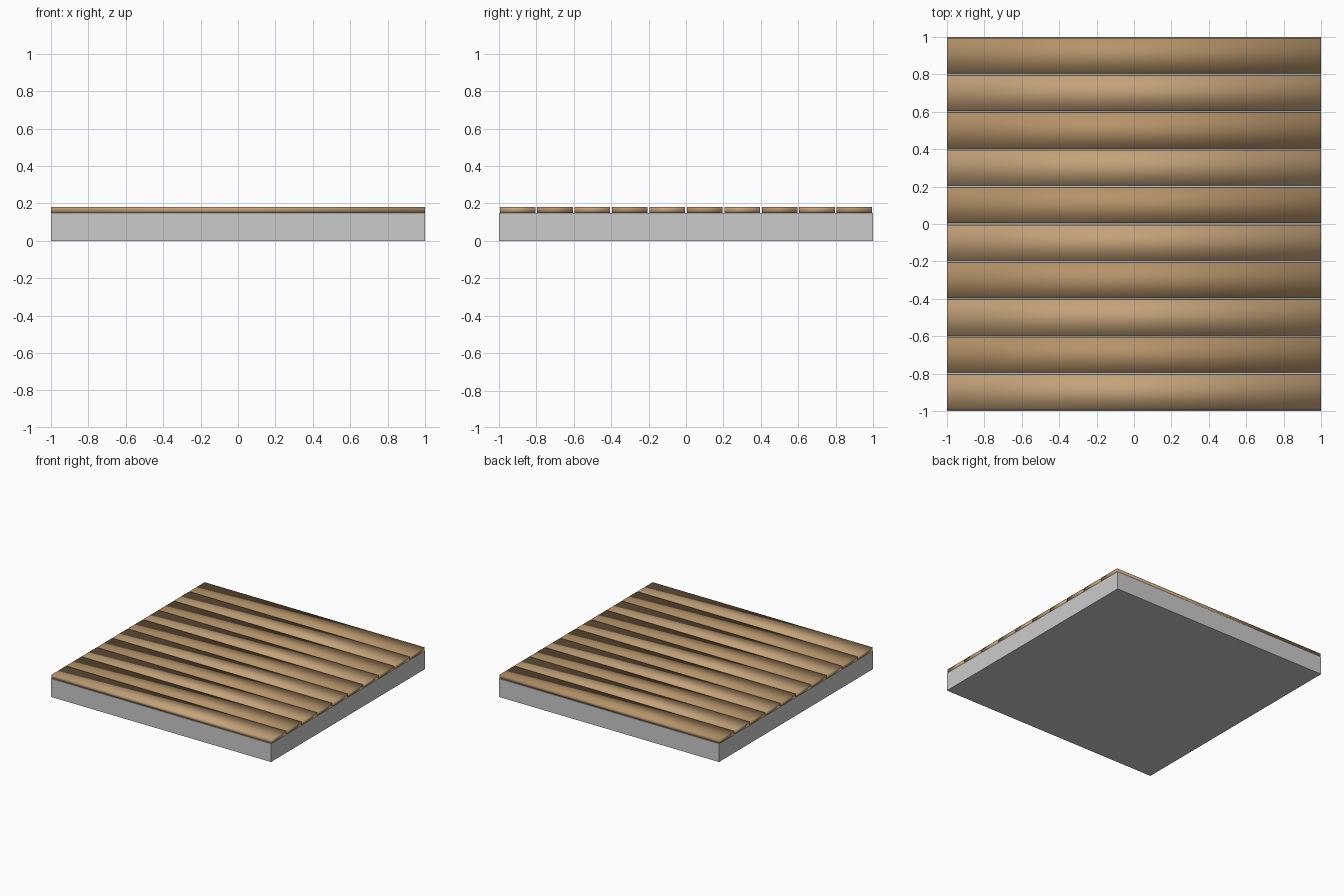
import bpy

if "Cube" in bpy.data.objects:
    bpy.data.objects.remove(bpy.data.objects["Cube"])

COUNT = 10
PITCH = 2.0 / COUNT
GAP = 0.01


def material(name, color):
    mat = bpy.data.materials.new(name)
    mat.diffuse_color = color
    mat.use_nodes = True
    mat.node_tree.nodes["Principled BSDF"].inputs["Base Color"].default_value = mat.diffuse_color
    return mat


def box(name, size, center, mat=None, smooth=False):
    bpy.ops.mesh.primitive_cube_add(size=1, location=center)
    obj = bpy.context.object
    obj.name = name
    obj.scale = size
    bpy.ops.object.transform_apply(location=False, rotation=False, scale=True)
    if mat:
        obj.data.materials.append(mat)
    if smooth:
        bpy.ops.object.shade_smooth()
    return obj


light_wood = material("light_wood", (0.55, 0.36, 0.19, 1))
dark_wood = material("dark_wood", (0.46, 0.29, 0.14, 1))

# Solid slab under the floor
box("base_slab", (2, 2, 0.15), (0, 0, 0.075))

# Floorboards across the slab, alternating in tone, with soft shading
for i in range(COUNT):
    y = -1 + PITCH * (i + 0.5)
    box(f"floor_plank_{i + 1}", (2, PITCH - GAP, 0.03), (0, y, 0.165),
        dark_wood if i % 2 else light_wood, smooth=True)
